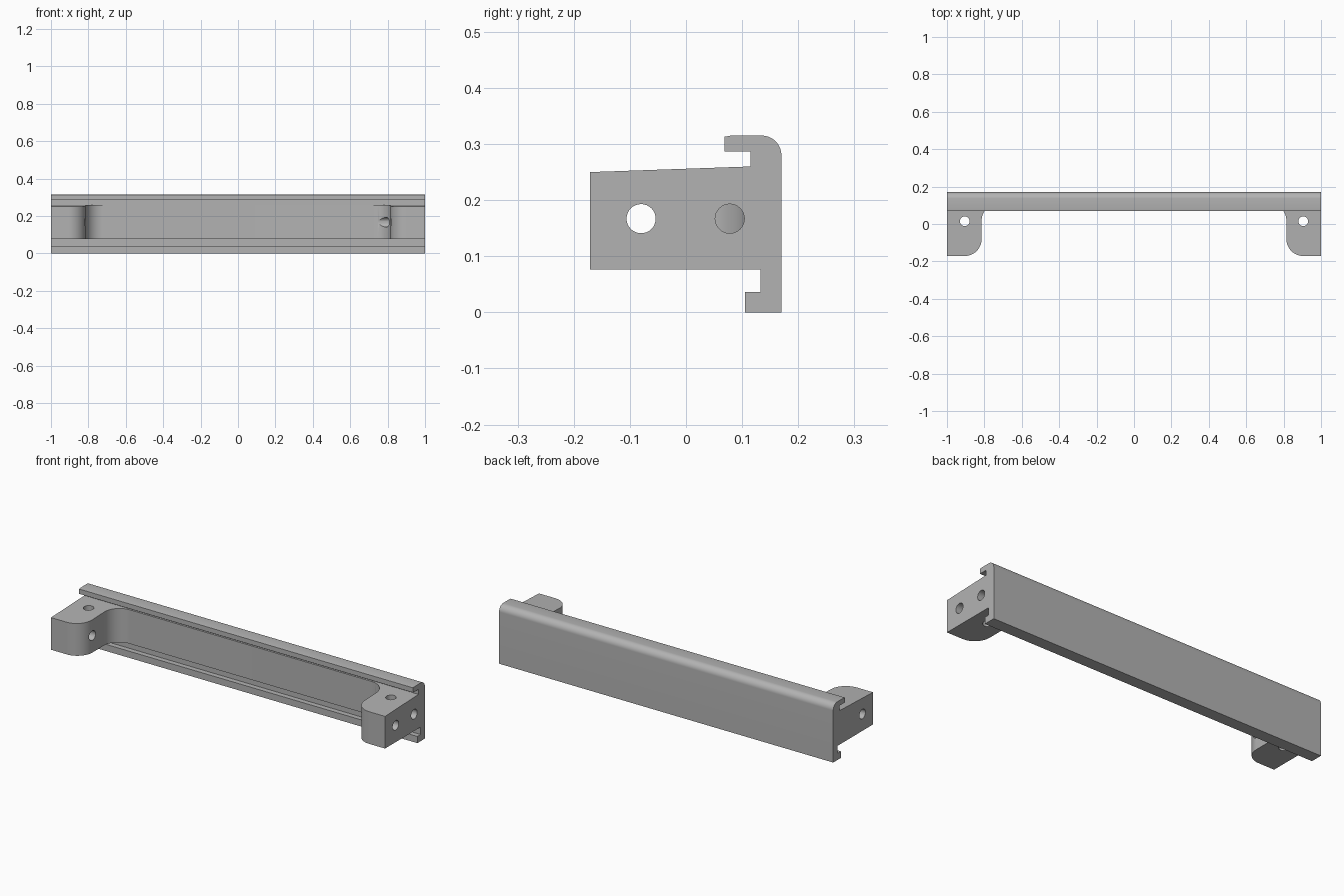
import bpy, bmesh
from math import cos, sin, pi, radians
from mathutils import Matrix, Vector

if "Cube" in bpy.data.objects:
    bpy.data.objects.remove(bpy.data.objects["Cube"])

grey = bpy.data.materials.new("light_grey")
grey.use_nodes = True
grey.diffuse_color = (0.45, 0.45, 0.45, 1)
grey.node_tree.nodes["Principled BSDF"].inputs["Base Color"].default_value = grey.diffuse_color


def arc(cx, cy, r, a0, a1, n=14):
    angles = [radians(a0 + (a1 - a0) * i / n) for i in range(n + 1)]
    return [(cx + r * cos(a), cy + r * sin(a)) for a in angles]


def finish(name, bm):
    bmesh.ops.recalc_face_normals(bm, faces=bm.faces[:])
    mesh = bpy.data.meshes.new(name)
    bm.to_mesh(mesh)
    bm.free()
    obj = bpy.data.objects.new(name, mesh)
    bpy.context.collection.objects.link(obj)
    return obj


def extrude(name, points, sweep):
    bm = bmesh.new()
    face = bm.faces.new([bm.verts.new(p) for p in points])
    new = bmesh.ops.extrude_face_region(bm, geom=[face])["geom"]
    verts = [v for v in new if isinstance(v, bmesh.types.BMVert)]
    bmesh.ops.translate(bm, verts=verts, vec=sweep)
    return finish(name, bm)


def drill(name, centre, axis, length, radius=0.026):
    bm = bmesh.new()
    turn = Vector((0, 0, 1)).rotation_difference(Vector(axis)).to_matrix().to_4x4()
    bmesh.ops.create_cone(bm, cap_ends=True, segments=32, radius1=radius, radius2=radius,
                          depth=length, matrix=Matrix.Translation(centre) @ turn)
    return finish(name, bm)


def cut(target, cutter):
    cutter.hide_render = True
    mod = target.modifiers.new("cut", 'BOOLEAN')
    mod.object, mod.operation, mod.solver = cutter, 'DIFFERENCE', 'EXACT'
    bpy.context.view_layer.objects.active = target
    bpy.ops.object.modifier_apply(modifier=mod.name)
    bpy.data.objects.remove(cutter)


# Rail section with a hooked lip above and below the web
section = [(-0.171, 0.076), (-0.171, 0.25), (0.115, 0.26), (0.115, 0.287),
           (0.069, 0.287), (0.069, 0.313), (0.08, 0.315)]
section += arc(0.135, 0.28, 0.035, 90, 0)
section += [(0.17, 0), (0.105, 0), (0.105, 0.036), (0.133, 0.036), (0.133, 0.076)]
bracket = extrude("rail_bracket", [(-1, y, z) for y, z in section], (2, 0, 0))

# Front recess that leaves a rounded leg at each end
half = [(0.905, -0.3)] + arc(0.905, -0.081, 0.09, 270, 180) + arc(0.725, 0.017, 0.09, 0, 90)
outline = half + [(-x, y) for x, y in reversed(half)]
cut(bracket, extrude("recess_cutter", [(x, y, 0.05) for x, y in outline], (0, 0, 0.223)))

# Screw holes: cross hole and vertical hole in each leg, extra one on the left
for side in (-1, 1):
    cut(bracket, drill("cross_hole_cutter", (side * 0.95, -0.08, 0.167), (1, 0, 0), 0.4))
    cut(bracket, drill("vertical_hole_cutter", (side * 0.905, 0.015, 0.165), (0, 0, 1), 0.22))
cut(bracket, drill("rear_hole_cutter", (0.9, 0.078, 0.167), (1, 0, 0), 0.36))

# Finish
bracket.data.materials.clear()
bracket.data.materials.append(grey)
for face in bracket.data.polygons:
    face.material_index = 0
bpy.ops.object.select_all(action='DESELECT')
bracket.select_set(True)
bpy.context.view_layer.objects.active = bracket
bpy.ops.object.shade_smooth_by_angle(angle=radians(30))
